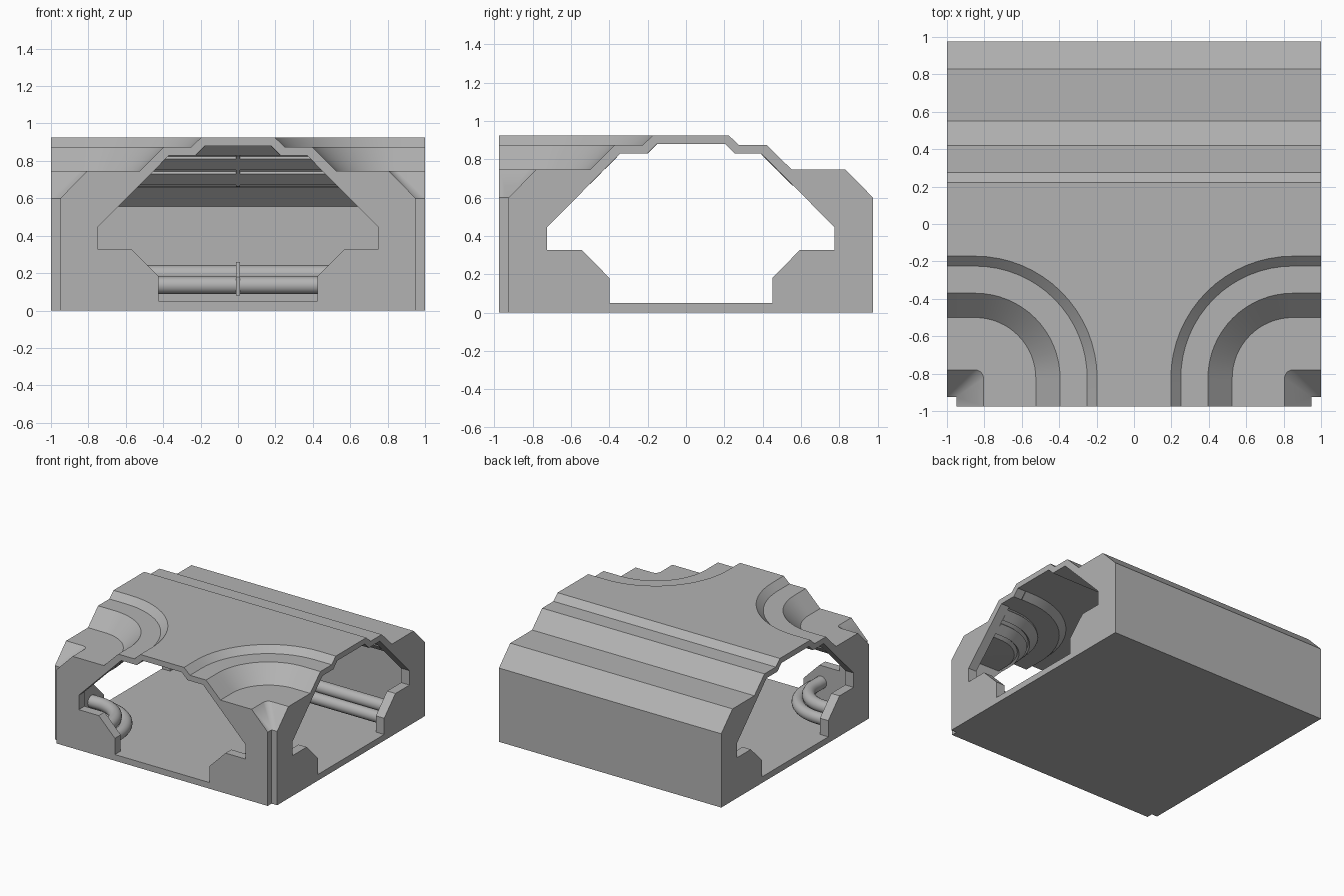
import bpy, bmesh, math

if "Cube" in bpy.data.objects:
    bpy.data.objects.remove(bpy.data.objects["Cube"])

YC = 0.025          # centre line of the cross corridor
ARC = 0.85          # half width at which the corner bends shrink to a point
XE, YE = 1.0, -0.975
T = 0.075           # end frame depth
SEG = 16

grey = bpy.data.materials.new("grey")
grey.diffuse_color = (0.45, 0.45, 0.45, 1)
grey.use_nodes = True
grey.node_tree.nodes["Principled BSDF"].inputs["Base Color"].default_value = grey.diffuse_color


def finish(bm, name, flip=False):
    bmesh.ops.remove_doubles(bm, verts=bm.verts, dist=1e-5)
    bmesh.ops.recalc_face_normals(bm, faces=bm.faces)
    if flip:
        bmesh.ops.reverse_faces(bm, faces=bm.faces)
    return to_object(bm, name)


def to_object(bm, name):
    me = bpy.data.meshes.new(name)
    bm.to_mesh(me)
    bm.free()
    ob = bpy.data.objects.new(name, me)
    bpy.context.collection.objects.link(ob)
    me.materials.append(grey)
    bpy.ops.object.select_all(action='DESELECT')
    ob.select_set(True)
    bpy.context.view_layer.objects.active = ob
    bpy.ops.object.shade_smooth_by_angle(angle=math.radians(30))
    return ob


def corner_path(w, z, side, inset):
    """Line at offset w that turns from a side opening to the front one."""
    r = max(ARC - w, 0)
    cx, cy = w + r, YC - w - r
    pts = [(XE - inset, YC - w)]
    for i in range(SEG + 1):
        a = math.pi / 2 * (1 + i / SEG)
        pts.append((cx + r * math.cos(a), cy + r * math.sin(a)))
    pts.append((w, YE + inset))
    return [(side * x, y, z) for x, y in pts]


def back_path(w, z, inset):
    return [(-XE + inset, YC + w, z), (XE - inset, YC + w, z)]


def loft(bm, rows, closed=False):
    vs = [[bm.verts.new(p) for p in row] for row in rows]
    n = len(vs)
    for i in range(n if closed else n - 1):
        a, b = vs[i], vs[(i + 1) % n]
        for j in range(len(a) - 1):
            bm.faces.new((a[j], a[j + 1], b[j + 1], b[j]))
    if closed:
        for k in (0, -1):
            bm.faces.new([row[k] for row in vs])
    return vs


def skin(name, levels, inset, flip):
    """Walls, roof and floor of the T-shaped hall from one half profile."""
    bm = bmesh.new()
    right = loft(bm, [corner_path(w, z, 1, inset) for w, z in levels])
    left = loft(bm, [corner_path(w, z, -1, inset) for w, z in levels])
    back = loft(bm, [back_path(w, z, inset) for w, z in levels])
    for k in (0, -1):
        loop = []
        for v in back[k] + right[k] + left[k][::-1]:
            if not loop or (v.co - loop[-1].co).length > 1e-5:
                loop.append(v)
        bm.faces.new(loop)
    return finish(bm, name, flip)


# Outer shell and inner hall surface
outer = [(0.95, 0), (0.95, 0.6), (0.805, 0.747), (0.525, 0.747),
         (0.395, 0.875), (0.25, 0.875), (0.197, 0.925)]
inner = [(0.9, 0.05), (0.9, 0.555), (0.8, 0.655), (0.56, 0.66),
         (0.39, 0.83), (0.225, 0.83), (0.175, 0.88)]
skin("outer_shell", outer, 0, False)
skin("inner_hall", inner, T, True)

# End frames with the stepped opening
opening = [(0.425, 0.05), (0.425, 0.182), (0.57, 0.328), (0.75, 0.328),
           (0.75, 0.445), (0.368, 0.83), (0.228, 0.83), (0.178, 0.88)]


def end_frame(name, place):
    bm = bmesh.new()
    outline = [(0, 0)] + outer + [(0, 0.925), (0, 0.88)] + opening[::-1] + [(0, 0.05)]
    n, last = len(outline), len(outer) + 1
    for s in (1, -1):
        f = [bm.verts.new(place(s * w, 0, z)) for w, z in outline]
        b = [bm.verts.new(place(s * w, T, z)) for w, z in outline]
        bm.faces.new(f)
        bm.faces.new(b)
        sides = [bm.faces.new((f[i], f[(i + 1) % n], b[(i + 1) % n], b[i]))
                 for i in range(n)]
        bmesh.ops.recalc_face_normals(
            bm, faces=[q for q in bm.faces if f[0] in q.verts or f[3] in q.verts
                       or b[0] in q.verts or set(q.verts) & set(f + b)])
        # outer edge belongs to the shell, the middle joints stay open
        drop = sides[:last + 1] + [sides[n - 1]]
        bmesh.ops.delete(bm, geom=drop, context='FACES_ONLY')
    to_object(bm, name)


end_frame("front_frame", lambda w, d, z: (w, YE + d, z))
end_frame("right_frame", lambda w, d, z: (XE - d, YC + w, z))
end_frame("left_frame", lambda w, d, z: (-XE + d, YC + w, z))


# Pipes and ceiling rails running along all three walls
def run(name, section):
    bm = bmesh.new()
    for s in (1, -1):
        loft(bm, [corner_path(w, z, s, T) for w, z in section], True)
    loft(bm, [back_path(w, z, T) for w, z in section], True)
    finish(bm, name)


def circle(w, z, r, n=16):
    return [(w + r * math.cos(2 * math.pi * i / n),
             z + r * math.sin(2 * math.pi * i / n)) for i in range(n)]


run("lower_pipe", circle(0.505, 0.135, 0.047))
run("upper_pipe", circle(0.585, 0.192, 0.05))
run("lower_rail", [(0.525, 0.67), (0.465, 0.73), (0.48, 0.745), (0.54, 0.685)])
run("upper_rail", [(0.445, 0.75), (0.385, 0.81), (0.40, 0.825), (0.46, 0.765)])


# Clamps holding pipes and rails at the middle of the back wall
def clamp(name, section):
    bm = bmesh.new()
    loft(bm, [[(-0.012, YC + w, z), (0.012, YC + w, z)] for w, z in section], True)
    finish(bm, name)


clamp("pipe_clamp", [(0.445, 0.08), (0.445, 0.18), (0.53, 0.26), (0.65, 0.26), (0.65, 0.08)])
clamp("rail_clamp", [(0.53, 0.663), (0.368, 0.825), (0.385, 0.84), (0.56, 0.68)])
